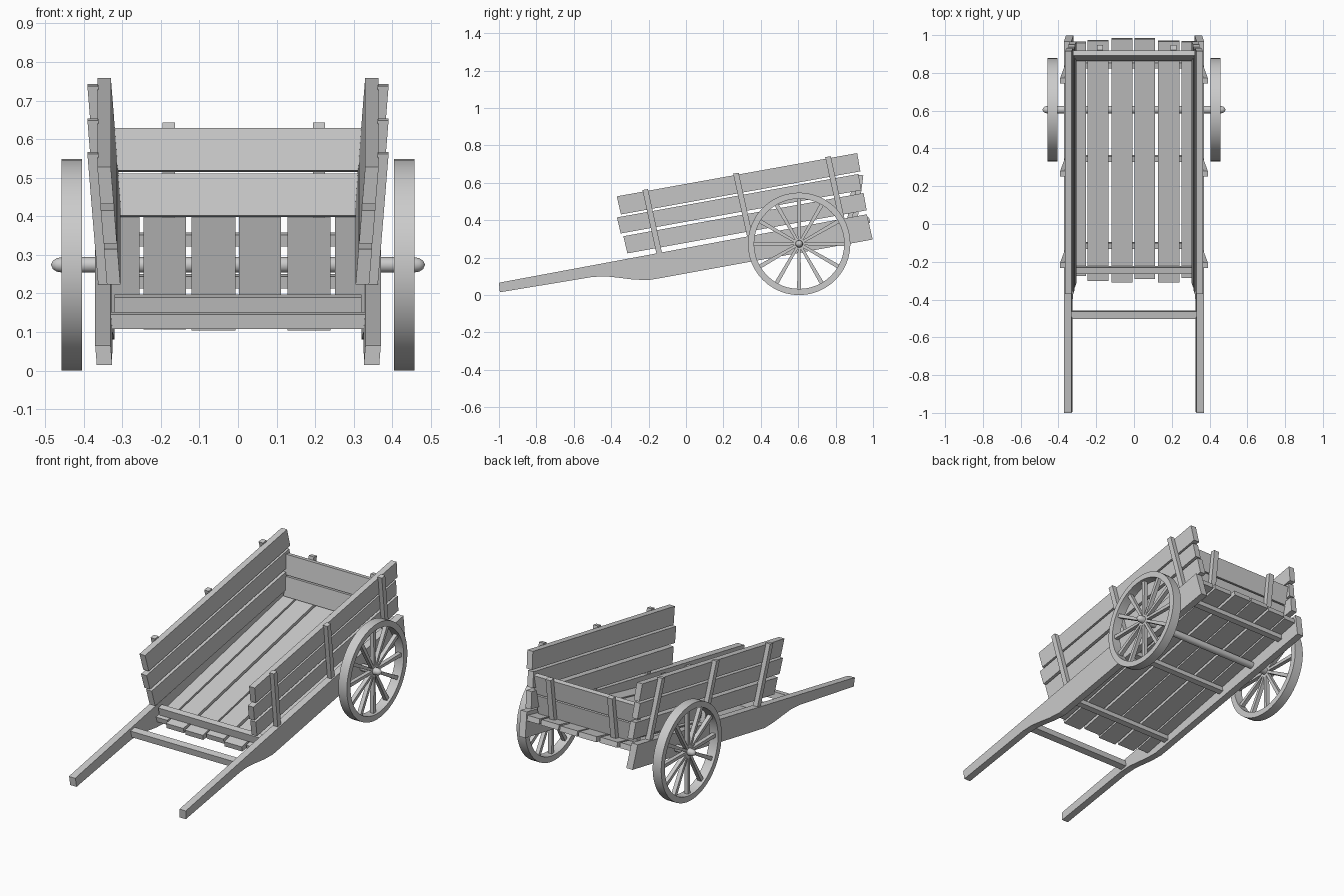
import bpy, bmesh
from math import sin, cos, pi, radians

if "Cube" in bpy.data.objects:
    bpy.data.objects.remove(bpy.data.objects["Cube"])

TILT = radians(10.2)
C, S = cos(TILT), sin(TILT)


def tilt(u, v):
    """Point along (u) and above (v) the tilted shaft line -> world y, z."""
    return (u * C - v * S, u * S + v * C)


def finish(name, bm, smooth=False):
    bmesh.ops.recalc_face_normals(bm, faces=bm.faces)
    me = bpy.data.meshes.new(name)
    bm.to_mesh(me)
    bm.free()
    ob = bpy.data.objects.new(name, me)
    bpy.context.collection.objects.link(ob)
    if smooth:
        bpy.ops.object.select_all(action='DESELECT')
        ob.select_set(True)
        bpy.context.view_layer.objects.active = ob
        bpy.ops.object.shade_smooth_by_angle(angle=radians(35))
    return ob


def prism(name, pts, x0, x1, lean=0.0, side=1):
    """Side-view outline extruded across x, optionally leaning outwards with height."""
    bm = bmesh.new()
    rows = []
    for x in (x0, x1):
        rows.append([bm.verts.new((side * (x + lean * (z * C - y * S - 0.25)), y, z))
                     for y, z in pts])
    n = len(pts)
    bm.faces.new(rows[0])
    bm.faces.new(rows[1])
    for i in range(n):
        j = (i + 1) % n
        bm.faces.new((rows[0][i], rows[0][j], rows[1][j], rows[1][i]))
    return finish(name, bm)


def slab(a, b, thick):
    """Outline of a board from a to b, thickened to the left of its direction."""
    dy, dz = b[0] - a[0], b[1] - a[1]
    k = thick / (dy * dy + dz * dz) ** 0.5
    oy, oz = -dz * k, dy * k
    return [a, b, (b[0] + oy, b[1] + oz), (a[0] + oy, a[1] + oz)]


def lathe(name, profile, cy, cz, closed, n=48):
    """Revolve an (x, radius) profile around a crosswise axle."""
    bm = bmesh.new()
    vs = [bm.verts.new((x, cy, cz + r)) for x, r in profile]
    es = [bm.edges.new((vs[i], vs[i + 1])) for i in range(len(vs) - 1)]
    if closed:
        es.append(bm.edges.new((vs[-1], vs[0])))
    bmesh.ops.spin(bm, geom=vs + es, cent=(0, cy, cz), axis=(1, 0, 0),
                   angle=2 * pi, steps=n, use_duplicate=False)
    bmesh.ops.remove_doubles(bm, verts=bm.verts, dist=1e-4)
    return finish(name, bm, True)


SHAFT = [(-1.0, 0.065), (-0.99, 0.068), (0.967, 0.432), (0.998, 0.297),
         (-0.13, 0.092), (-0.2, 0.08), (-0.28, 0.083), (-0.36, 0.093),
         (-0.43, 0.1), (-0.5, 0.097), (-0.995, 0.015)]
PLANKS = [(-0.274, 1.031, 0.275, 0.369), (-0.29, 1.022, 0.386, 0.474),
          (-0.271, 1.035, 0.486, 0.585)]
WY, WZ, WR = 0.605, 0.274, 0.274

for side, tag in ((1, "right"), (-1, "left")):
    # long shaft with handle
    prism("shaft_" + tag, SHAFT, 0.331, 0.371, 0.08, side)
    # side wall planks
    for i, (u0, u1, v0, v1) in enumerate(PLANKS):
        pts = [tilt(u0 + 0.005, v0), tilt(u1, v0), tilt(u1, v1), tilt(u0, v1)]
        prism(f"side_plank_{tag}_{i}", pts, 0.303, 0.338, 0.08, side)
    # upright stakes outside the wall
    for i, u in enumerate((-0.108, 0.385, 0.885)):
        pts = [tilt(u - 0.008, 0.24), tilt(u + 0.022, 0.24),
               tilt(u + 0.008, 0.594), tilt(u - 0.022, 0.594)]
        prism(f"side_stake_{tag}_{i}", pts, 0.335, 0.363, 0.08, side)
    # wheel rim
    lathe("wheel_rim_" + tag, [(side * 0.404, WR), (side * 0.458, WR),
                               (side * 0.458, WR - 0.033), (side * 0.404, WR - 0.033)],
          WY, WZ, True)
    # tapered spokes
    for k in range(12):
        a = k * pi / 6
        pts = [(WY + r * cos(a) - w * sin(a), WZ + r * sin(a) + w * cos(a))
               for r, w in ((0.01, -0.007), (0.245, -0.011), (0.245, 0.011), (0.01, 0.007))]
        prism(f"spoke_{tag}_{k}", pts, 0.42, 0.443, 0, side)

# axle with rounded ends
half = [(0.455, 0.02), (0.47, 0.0175), (0.48, 0.011), (0.485, 0.0)]
lathe("axle", [(-x, r) for x, r in reversed(half)] + half, WY, WZ, False, 24)


# floor boards, slightly steeper than the shafts
def floor_z(y):
    return 0.105 + (y + 0.3) * 0.2188


FLOOR = [(-0.332, -0.255, -0.27, 0.965), (-0.245, -0.135, -0.295, 0.975),
         (-0.12, -0.007, -0.303, 0.985), (0.002, 0.112, -0.285, 0.985),
         (0.128, 0.24, -0.303, 0.972), (0.252, 0.332, -0.28, 0.97)]
for i, (x0, x1, y0, y1) in enumerate(FLOOR):
    prism(f"floor_board_{i}", slab((y0, floor_z(y0)), (y1, floor_z(y1)), 0.03), x0, x1)

# beams under the floor
for i, y in enumerate((-0.125, 0.335, 0.83)):
    a, b = (y, floor_z(y) - 0.031), (y + 0.03, floor_z(y + 0.03) - 0.031)
    prism(f"floor_beam_{i}", slab(a, b, 0.031), -0.335, 0.335)

# front sill on the floor and crossbar between the handles
prism("front_sill", slab((-0.255, 0.145), (-0.222, 0.152), 0.046), -0.32, 0.32)
prism("handle_crossbar", slab((-0.495, 0.108), (-0.457, 0.115), 0.038), -0.335, 0.335)


# tailgate leaning backwards
def gate(z, off=0.0):
    return (0.89 + (z - 0.4) * 0.13 + off, z)


for i, (z0, z1, hx) in enumerate(((0.398, 0.507, 0.315), (0.515, 0.625, 0.328))):
    prism(f"tailgate_plank_{i}", slab(gate(z0), gate(z1), 0.028), -hx, hx)
for i, x in enumerate((-0.18, 0.21)):
    prism(f"tailgate_stake_{i}", slab(gate(0.393, 0.027), gate(0.64, 0.027), 0.028),
          x - 0.016, x + 0.016)
